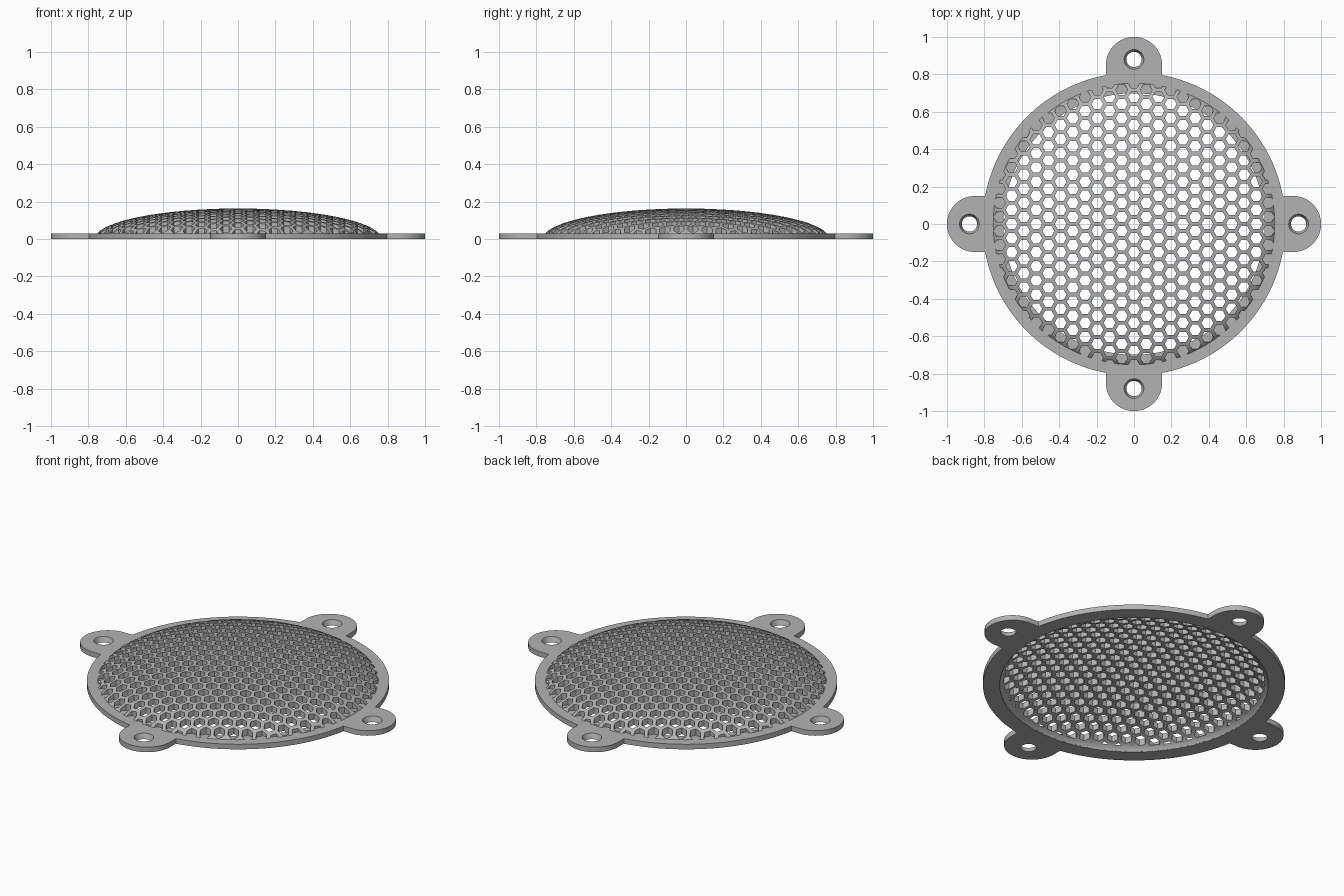
import bpy
import bmesh
from math import pi, sin, cos, asin, sqrt, radians
from mathutils import Matrix

if "Cube" in bpy.data.objects:
    bpy.data.objects.remove(bpy.data.objects["Cube"], do_unlink=True)

# Main sizes
PLATE = 0.03                      # flange thickness
RING_OUT, RING_IN = 0.81, 0.72    # flange radii
TAB_POS, TAB_R = 0.85, 0.15       # mounting tabs
HOLE_POS = 0.88                   # screw holes
DOME_R, DOME_H = 0.767, 0.163     # outer dome surface
INNER_H = 0.121                   # inner dome surface height
PITCH, HEX_R = 0.0755, 0.032      # honeycomb spacing and hole radius

grey = bpy.data.materials.new("grey_plastic")
grey.use_nodes = True
grey.diffuse_color = (0.45, 0.45, 0.45, 1)
grey.node_tree.nodes["Principled BSDF"].inputs["Base Color"].default_value = (0.45, 0.45, 0.45, 1)


def make_object(name, bm):
    bmesh.ops.recalc_face_normals(bm, faces=bm.faces[:])
    mesh = bpy.data.meshes.new(name)
    bm.to_mesh(mesh)
    bm.free()
    mesh.materials.append(grey)
    obj = bpy.data.objects.new(name, mesh)
    bpy.context.collection.objects.link(obj)
    return obj


def circle(x, y, r, n, start=0.0, end=2 * pi):
    return [(x + r * cos(start + (end - start) * i / n),
             y + r * sin(start + (end - start) * i / n)) for i in range(n)]


def prism(bm, bottom, z0, z1, top=None):
    """Closed solid between two outlines of equal point count."""
    top = top or bottom
    low = [bm.verts.new((x, y, z0)) for x, y in bottom]
    high = [bm.verts.new((x, y, z1)) for x, y in top]
    bm.faces.new(low[::-1])
    bm.faces.new(high)
    for i in range(len(low)):
        j = (i + 1) % len(low)
        bm.faces.new((low[i], low[j], high[j], high[i]))


def activate(obj):
    bpy.ops.object.select_all(action='DESELECT')
    obj.select_set(True)
    bpy.context.view_layer.objects.active = obj


def cut(obj, cutter):
    cutter.hide_render = True
    mod = obj.modifiers.new("cut", 'BOOLEAN')
    mod.operation = 'DIFFERENCE'
    mod.solver = 'EXACT'
    mod.object = cutter
    activate(obj)
    bpy.ops.object.modifier_apply(modifier=mod.name)
    bpy.data.objects.remove(cutter, do_unlink=True)


def smooth(obj):
    activate(obj)
    bpy.ops.object.shade_smooth_by_angle(angle=radians(30))


# Flange outline: one tab and one ring arc, repeated four times
join = asin(TAB_R / RING_OUT)
quarter = [(sqrt(RING_OUT ** 2 - TAB_R ** 2), -TAB_R)]
quarter += circle(TAB_POS, 0, TAB_R, 32, -pi / 2, pi / 2) + [(TAB_POS, TAB_R)]
quarter += circle(0, 0, RING_OUT, 28, join, pi / 2 - join)
outline = []
for k in range(4):
    c, s = cos(k * pi / 2), sin(k * pi / 2)
    outline += [(c * x - s * y, s * x + c * y) for x, y in quarter]
bm = bmesh.new()
prism(bm, outline, 0, PLATE)
flange = make_object("flange", bm)

# Central opening and tapered screw holes
bm = bmesh.new()
prism(bm, circle(0, 0, RING_IN, 128), -0.1, 0.1)
for k in range(4):
    x, y = HOLE_POS * cos(k * pi / 2), HOLE_POS * sin(k * pi / 2)
    prism(bm, circle(x, y, 0.037, 32), -0.01, PLATE + 0.01, circle(x, y, 0.057, 32))
cut(flange, make_object("flange_cutter", bm))
smooth(flange)

# Dome shell: flattened profile spun around z
BASE, STEPS = 0.004, 12


def arc(radius, height):
    low = asin(BASE / height)
    angles = [pi / 2 + (low - pi / 2) * i / STEPS for i in range(STEPS + 1)]
    return [(radius * cos(a), height * sin(a)) for a in angles]


profile = arc(DOME_R, DOME_H) + arc(RING_IN, INNER_H)[::-1]
bm = bmesh.new()
points = [bm.verts.new((r, 0, z)) for r, z in profile]
edges = [bm.edges.new(pair) for pair in zip(points, points[1:])]
bmesh.ops.spin(bm, geom=points + edges, cent=(0, 0, 0), axis=(0, 0, 1),
               angle=2 * pi, steps=96)
bmesh.ops.remove_doubles(bm, verts=bm.verts[:], dist=0.0005)
bm.transform(Matrix.Rotation(0.013, 4, 'Z'))
dome = make_object("mesh_dome", bm)

# Honeycomb of vertical hexagonal holes
bm = bmesh.new()
column = PITCH * sqrt(3) / 2
for i in range(-12, 13):
    for j in range(-11, 12):
        x, y = i * column, (j + 0.5 * (i % 2)) * PITCH
        if x * x + y * y < 0.8 ** 2:
            prism(bm, circle(x, y, HEX_R, 6), PLATE - 0.002, 0.3)
cut(dome, make_object("honeycomb_cutter", bm))
smooth(dome)
